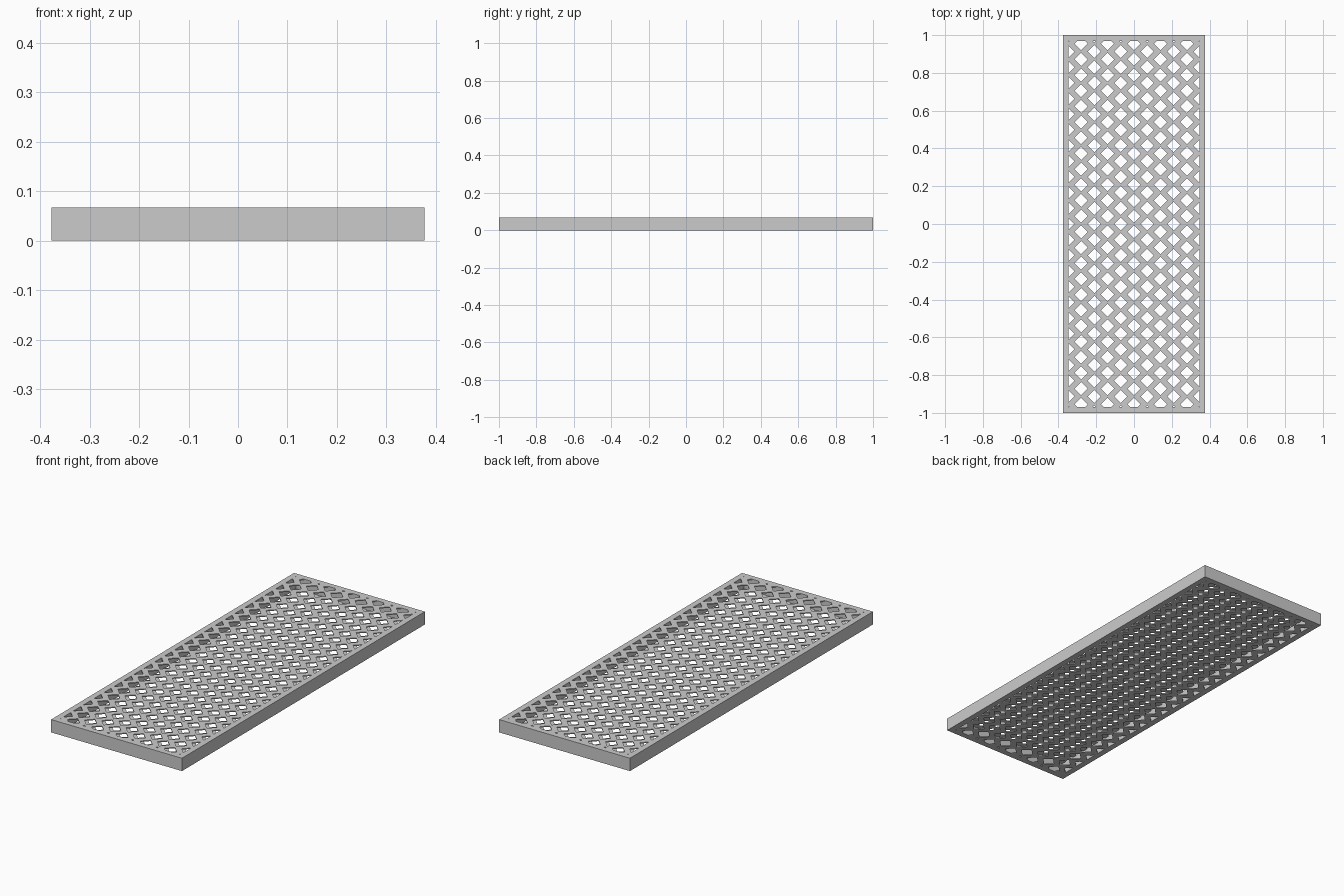
import bpy, bmesh

if "Cube" in bpy.data.objects:
    bpy.data.objects.remove(bpy.data.objects["Cube"])

W, L, H = 0.377, 1.0, 0.067      # outer half width, half length, height
IW, IL = 0.346, 0.97             # inner half width, half length
T = 0.005                        # lattice sheet thickness
PX, PY = 0.14, 0.083             # lattice pitch
HX, HY = 0.035, 0.035            # half size of a diamond hole


def make_object(name, bm):
    bmesh.ops.recalc_face_normals(bm, faces=bm.faces)
    mesh = bpy.data.meshes.new(name)
    bm.to_mesh(mesh)
    bm.free()
    obj = bpy.data.objects.new(name, mesh)
    bpy.context.collection.objects.link(obj)
    return obj


def prism(bm, points, z0, z1):
    low = [bm.verts.new((x, y, z0)) for x, y in points]
    top = [bm.verts.new((x, y, z1)) for x, y in points]
    bm.faces.new(low[::-1])
    bm.faces.new(top)
    n = len(points)
    for i in range(n):
        j = (i + 1) % n
        bm.faces.new((low[i], low[j], top[j], top[i]))


def rect(w, l):
    return [(-w, -l), (w, -l), (w, l), (-w, l)]


# Outer rectangular frame
bm = bmesh.new()
rings = [[bm.verts.new((x, y, z)) for x, y in rect(w, l)]
         for w, l, z in ((W, L, 0), (W, L, H), (IW, IL, H), (IW, IL, 0))]
for k in range(4):
    a, b = rings[k], rings[(k + 1) % 4]
    for i in range(4):
        j = (i + 1) % 4
        bm.faces.new((a[i], a[j], b[j], b[i]))
make_object("frame", bm)

# Staggered diamond hole cutter
bm = bmesh.new()
for i in range(-5, 6):
    x = i * PX / 2
    shift = 0.5 if i % 2 == 0 else 0.0
    for j in range(-13, 14):
        y = (j + shift) * PY
        if abs(y) - HY < IL - 0.003:
            prism(bm, [(x - HX, y), (x, y - HY), (x + HX, y), (x, y + HY)], -0.1, 0.2)
cutter = make_object("hole_cutter", bm)
cutter.hide_render = True

# Perforated sheet at the bottom
bm = bmesh.new()
prism(bm, rect(IW, IL), 0, T)
lower = make_object("lower_lattice", bm)
mod = lower.modifiers.new("holes", 'BOOLEAN')
mod.operation = 'DIFFERENCE'
mod.solver = 'EXACT'
mod.object = cutter
bpy.context.view_layer.update()
cut = bpy.data.meshes.new_from_object(
    lower.evaluated_get(bpy.context.evaluated_depsgraph_get()))
lower.modifiers.clear()
lower.data = cut
bpy.data.objects.remove(cutter)

# Matching sheet flush with the top
upper = bpy.data.objects.new("upper_lattice", cut.copy())
upper.location.z = H - T
bpy.context.collection.objects.link(upper)
